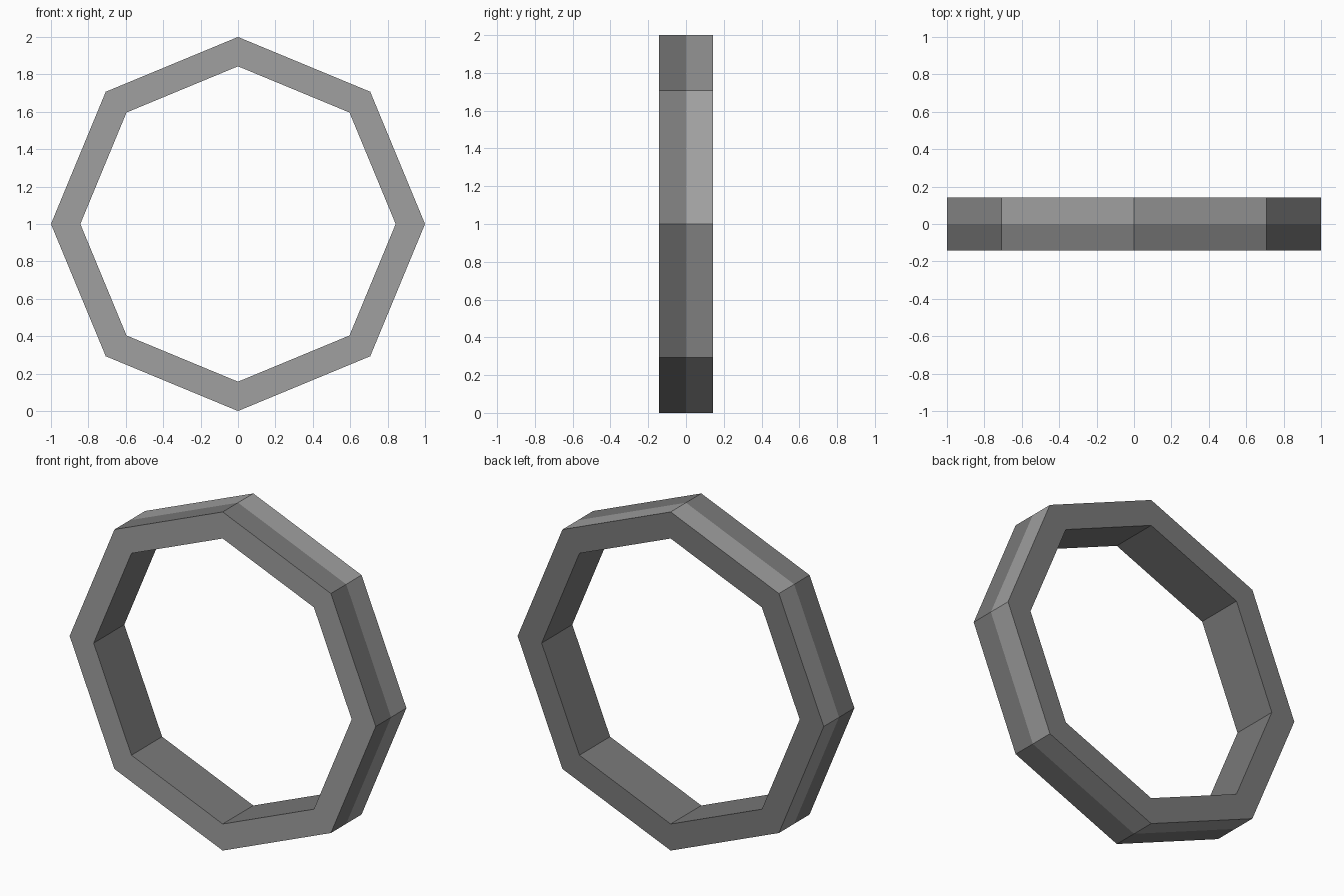
import bpy, bmesh, math

if "Cube" in bpy.data.objects:
    bpy.data.objects.remove(bpy.data.objects["Cube"])

SIDES, R_OUT, R_IN, HALF = 8, 1.0, 0.843, 0.143

# Two greys: light and dark
def grey(name, v):
    m = bpy.data.materials.new(name)
    m.diffuse_color = (v, v, v, 1)
    m.use_nodes = True
    m.node_tree.nodes["Principled BSDF"].inputs["Base Color"].default_value = m.diffuse_color
    return m

# Ring cross-section (radius, y); the rim has a middle loop
profile = [(R_IN, -HALF), (R_OUT, -HALF), (R_OUT, 0), (R_OUT, HALF), (R_IN, HALF)]
# Per strip: front face, front rim, back rim, back face, inside
shades = [0, 1, 0, 1, 1]

bm = bmesh.new()
loops = []
for i in range(SIDES):
    a = 2 * math.pi * i / SIDES
    loops.append([bm.verts.new((r * math.cos(a), y, 1 + r * math.sin(a))) for r, y in profile])

n = len(profile)
for i in range(SIDES):
    p, q = loops[i], loops[(i + 1) % SIDES]
    for j in range(n):
        k = (j + 1) % n
        f = bm.faces.new((p[j], p[k], q[k], q[j]))
        f.material_index = shades[j]
bmesh.ops.recalc_face_normals(bm, faces=bm.faces)

# Octagonal ring
mesh = bpy.data.meshes.new("octagonal_ring")
bm.to_mesh(mesh)
bm.free()
mesh.materials.append(grey("light_grey", 0.35))
mesh.materials.append(grey("dark_grey", 0.195))
ring = bpy.data.objects.new("octagonal_ring", mesh)
bpy.context.collection.objects.link(ring)
